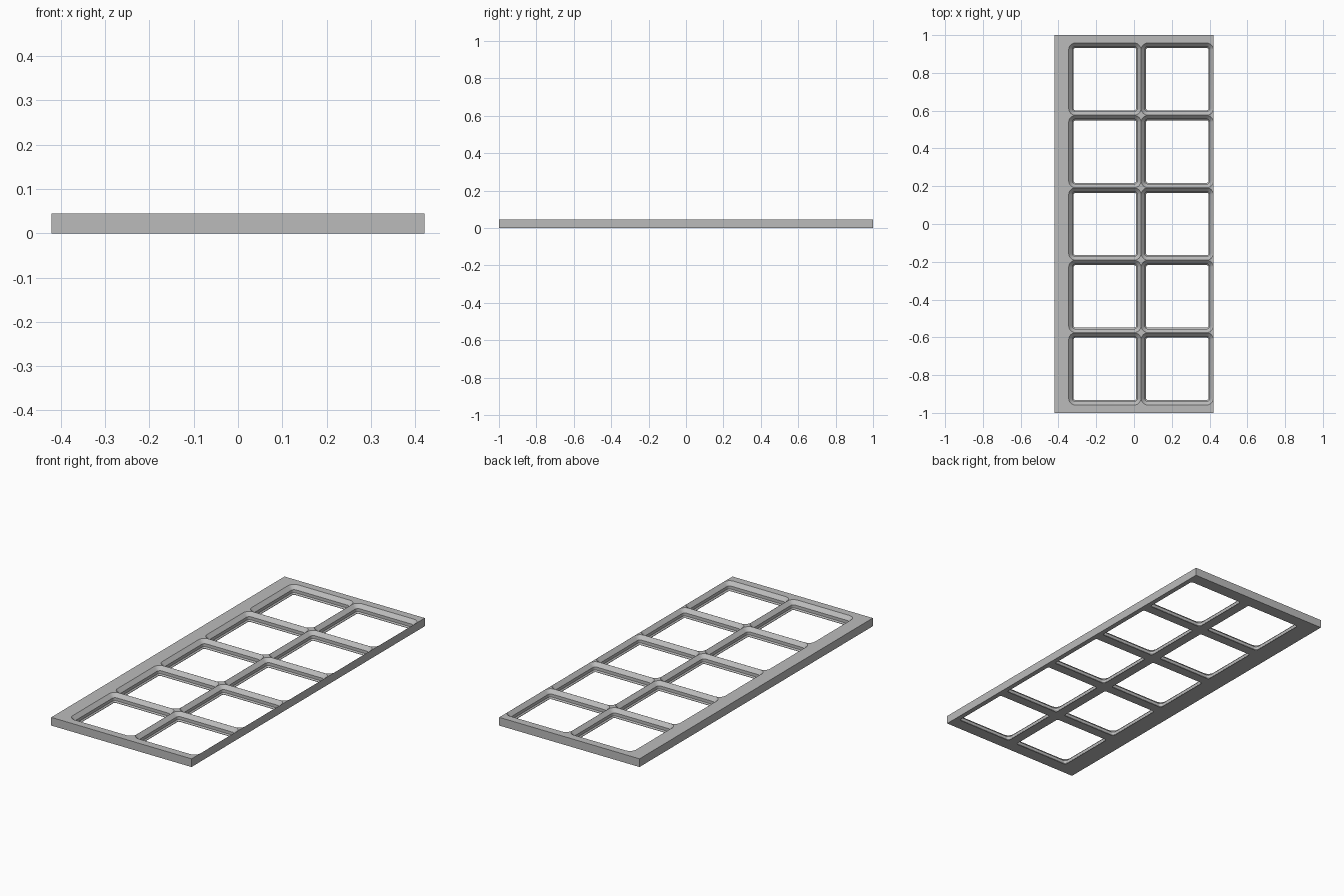
import bpy, bmesh, math

cube = bpy.data.objects.get("Cube")
if cube:
    bpy.data.objects.remove(cube, do_unlink=True)

WIDTH, LENGTH, HEIGHT = 0.842, 2.0, 0.0445
PITCH, COLS, ROWS = 0.3836, 2, 5
RIM = 0.0004          # half of the thin flat left on top of each divider
STEPS = 8             # segments in each rounded pocket corner

grey = bpy.data.materials.new("grey plastic")
grey.use_nodes = True
grey.diffuse_color = (0.5, 0.5, 0.5, 1)
grey.node_tree.nodes["Principled BSDF"].inputs["Base Color"].default_value = (0.5, 0.5, 0.5, 1)


def make_object(name, bm):
    bmesh.ops.recalc_face_normals(bm, faces=bm.faces)
    mesh = bpy.data.meshes.new(name)
    bm.to_mesh(mesh)
    bm.free()
    mesh.materials.append(grey)
    obj = bpy.data.objects.new(name, mesh)
    bpy.context.collection.objects.link(obj)
    return obj


def rounded_square(bm, cx, cy, half, radius, z):
    verts = []
    for corner in range(4):
        mid = math.radians(45 + 90 * corner)
        ox = math.copysign(half - radius, math.cos(mid))
        oy = math.copysign(half - radius, math.sin(mid))
        for i in range(STEPS + 1):
            a = math.radians(90) * (corner + i / STEPS)
            verts.append(bm.verts.new((cx + ox + radius * math.cos(a),
                                       cy + oy + radius * math.sin(a), z)))
    return verts


def add_pocket(bm, cx, cy):
    # Stepped wall: foot, lower chamfer, upright wall, wide upper chamfer
    top = PITCH / 2 - RIM
    profile = [(0.0260, -0.01), (0.0260, 0.002), (0.0196, 0.0085),
               (0.0196, HEIGHT - 0.0196), (0, HEIGHT), (0, HEIGHT + 0.01)]
    rings = [rounded_square(bm, cx, cy, top - inset, 0.0365 - inset, z)
             for inset, z in profile]
    for low, high in zip(rings, rings[1:]):
        for i in range(len(low)):
            j = (i + 1) % len(low)
            bm.faces.new((low[i], low[j], high[j], high[i]))
    bm.faces.new(rings[0][::-1])
    bm.faces.new(rings[-1])


# Solid plate
bm = bmesh.new()
bmesh.ops.create_cube(bm, size=1)
bmesh.ops.scale(bm, vec=(WIDTH, LENGTH, HEIGHT), verts=bm.verts)
bmesh.ops.translate(bm, vec=(0, 0, HEIGHT / 2), verts=bm.verts)
plate = make_object("grid_plate", bm)

# Pockets sit flush with the +x edge, leaving a wide margin on the other side
bm = bmesh.new()
for col in range(COLS):
    for row in range(ROWS):
        add_pocket(bm, WIDTH / 2 - PITCH * (col + 0.5), PITCH * (row - (ROWS - 1) / 2))
cutter = make_object("pocket_cutter", bm)
cutter.hide_render = True

# Cut the pockets through the plate
cut = plate.modifiers.new("pockets", "BOOLEAN")
cut.operation = "DIFFERENCE"
cut.solver = "EXACT"
cut.object = cutter
bpy.ops.object.select_all(action="DESELECT")
plate.select_set(True)
bpy.context.view_layer.objects.active = plate
bpy.ops.object.modifier_apply(modifier=cut.name)
bpy.data.objects.remove(cutter, do_unlink=True)
bpy.ops.object.shade_smooth_by_angle(angle=math.radians(30))
